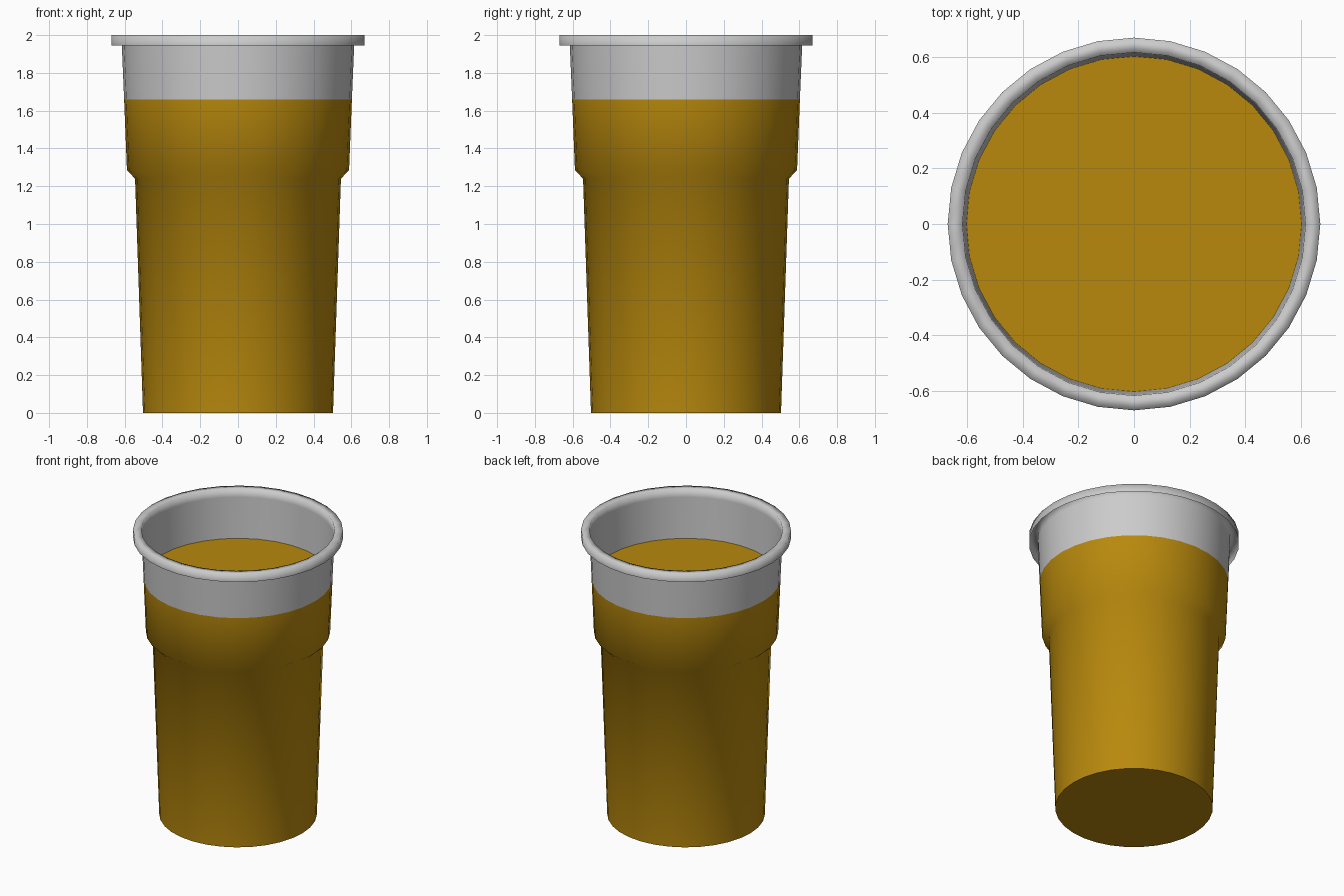
import bpy, bmesh, math

if "Cube" in bpy.data.objects:
    bpy.data.objects.remove(bpy.data.objects["Cube"])

SIDES = 32


def lathe(name, profile, cap_start=False, cap_end=False, angle=None):
    """Revolve an (r, z) profile about z, optionally capping either end."""
    bm = bmesh.new()
    rings = []
    for r, z in profile:
        rings.append([bm.verts.new((r * math.cos(2 * math.pi * i / SIDES),
                                    r * math.sin(2 * math.pi * i / SIDES), z))
                      for i in range(SIDES)])
    for a, b in zip(rings, rings[1:]):
        for i in range(SIDES):
            j = (i + 1) % SIDES
            bm.faces.new((a[i], a[j], b[j], b[i]))
    if cap_start:
        bm.faces.new(rings[0][::-1])
    if cap_end:
        bm.faces.new(rings[-1])
    mesh = bpy.data.meshes.new(name)
    bm.to_mesh(mesh)
    bm.free()
    obj = bpy.data.objects.new(name, mesh)
    bpy.context.collection.objects.link(obj)
    bpy.ops.object.select_all(action='DESELECT')
    obj.select_set(True)
    bpy.context.view_layer.objects.active = obj
    if angle is None:
        bpy.ops.object.shade_smooth()
    else:
        bpy.ops.object.shade_smooth_by_angle(angle=math.radians(angle))
    return obj


# Drink filling the stepped lower body of the cup
amber = bpy.data.materials.new("amber")
amber.diffuse_color = (0.48, 0.25, 0.004, 1)
amber.use_nodes = True
amber.node_tree.nodes["Principled BSDF"].inputs["Base Color"].default_value = amber.diffuse_color
drink = lathe("drink", [(0.503, 0), (0.545, 1.24), (0.588, 1.285), (0.603, 1.66)],
              cap_start=True, cap_end=True, angle=60)
drink.data.materials.append(amber)

# Clear upper wall with a turned-over lip
lathe("cup_wall_and_lip", [(0.603, 1.66), (0.615, 1.945), (0.617, 2.0),
                           (0.67, 2.0), (0.67, 1.945)])
